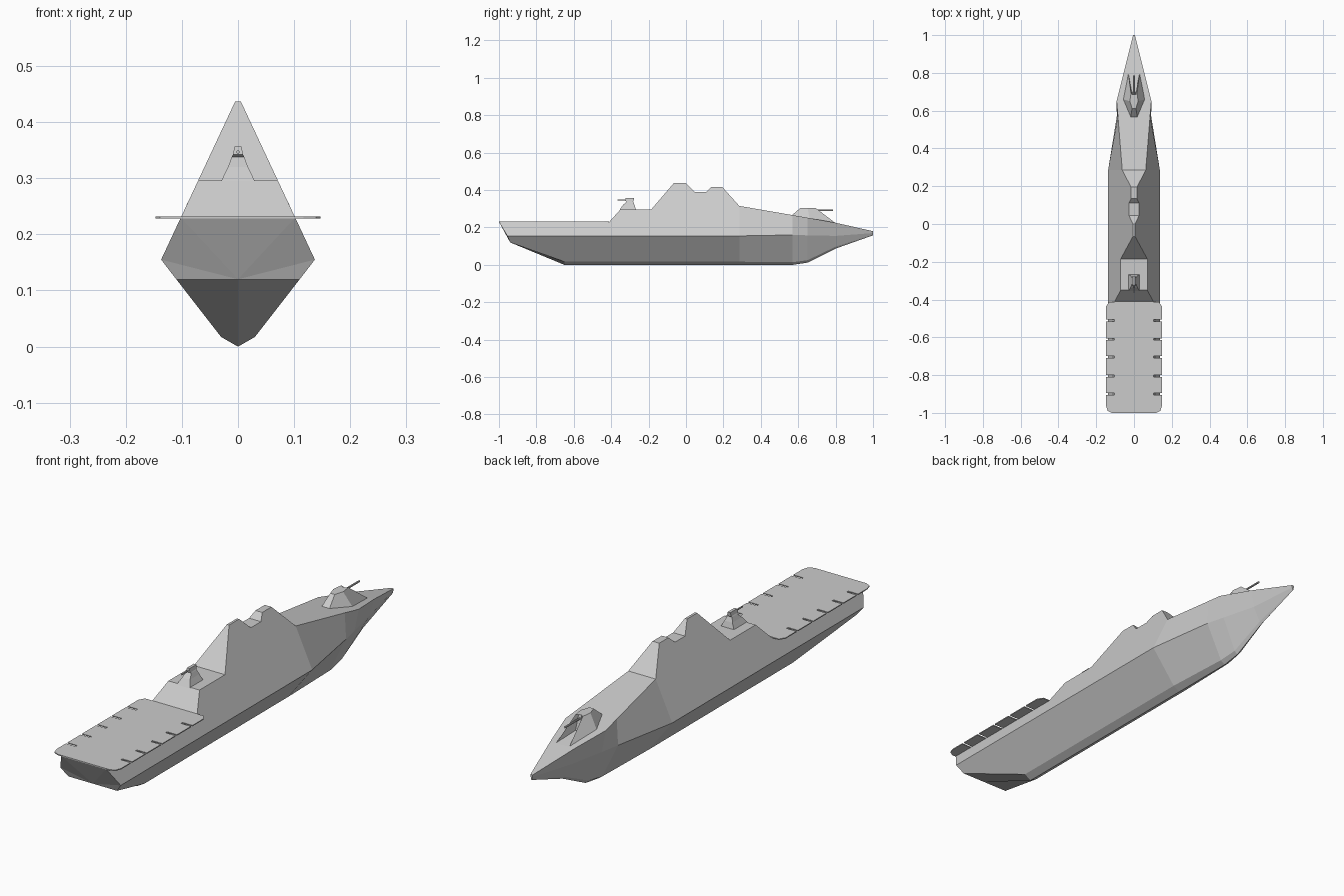
import bpy, bmesh
from math import pi

if "Cube" in bpy.data.objects:
    bpy.data.objects.remove(bpy.data.objects["Cube"])


def make_object(name, bm):
    bmesh.ops.remove_doubles(bm, verts=bm.verts, dist=1e-5)
    bmesh.ops.dissolve_degenerate(bm, edges=bm.edges, dist=1e-5)
    bmesh.ops.recalc_face_normals(bm, faces=bm.faces)
    me = bpy.data.meshes.new(name)
    bm.to_mesh(me)
    bm.free()
    ob = bpy.data.objects.new(name, me)
    bpy.context.collection.objects.link(ob)
    return ob


def loft(name, rings):
    """Skin closed rings and cap both ends."""
    bm = bmesh.new()
    vs = [[bm.verts.new(p) for p in r] for r in rings]
    n = len(rings[0])
    for a, b in zip(vs, vs[1:]):
        for i in range(n):
            j = (i + 1) % n
            bm.faces.new((a[i], a[j], b[j], b[i]))
    bm.faces.new(vs[0])
    bm.faces.new(vs[-1])
    return make_object(name, bm)


def mirror(half):
    return half + [(-x, y, z) for x, y, z in reversed(half)]


def barrel(name, y0, y1, z, r):
    bpy.ops.mesh.primitive_cylinder_add(vertices=8, radius=r, depth=y1 - y0,
                                        location=(0, (y0 + y1) / 2, z), rotation=(pi / 2, 0, 0))
    bpy.context.object.name = name


# Hull and superstructure: one body, sides lean inward above the chine
CHINE_W, CHINE_Z = 0.137, 0.155


def wall_width(z):
    return CHINE_W - 0.468 * (z - CHINE_Z)


def half_section(y, deck_z, deck_w=None, chine=(CHINE_W, CHINE_Z), bilge=(0.03, 0.017), keel=0.0):
    return [(0, y, keel), (bilge[0], y, bilge[1]), (chine[0], y, chine[1]),
            (wall_width(deck_z) if deck_w is None else deck_w, y, deck_z), (0, y, deck_z)]


stations = [[(0, -0.94, 0.12), (0.11, -0.94, 0.12), (0.137, -0.955, 0.155),
             (wall_width(0.23), -1, 0.23), (0, -1, 0.23)]]
roofline = [(-0.65, 0.23), (-0.41, 0.23), (-0.35, 0.297), (-0.185, 0.297), (-0.065, 0.437),
            (0, 0.437), (0.045, 0.39), (0.11, 0.39), (0.135, 0.415), (0.195, 0.415), (0.285, 0.315)]
stations += [half_section(y, z) for y, z in roofline]
stations += [
    half_section(0.57, 0.266, 0.085, (0.091, 0.16), (0.02, 0.014)),
    half_section(0.65, 0.252, 0.092, (0.073, 0.158), (0.014, 0.025), 0.012),
    half_section(0.80, 0.225, 0.055, (0.038, 0.155), (0.008, 0.097), 0.087),
    half_section(1.00, 0.180, 0.005, (0.004, 0.17), (0.002, 0.161), 0.158)]

bm = bmesh.new()
for s in (1, -1):
    grid = [[bm.verts.new((s * x, y, z)) for x, y, z in st] for st in stations]
    for a, b in zip(grid, grid[1:]):
        for i in range(4):
            bm.faces.new((a[i], a[i + 1], b[i + 1], b[i]))
    # transom folded along its two diagonals
    k, b, c, d, m = grid[0]
    for tri in ((k, b, c), (k, c, d), (k, d, m)):
        bm.faces.new(tri)
    bm.faces.new(grid[-1])
hull = make_object("hull_and_superstructure", bm)

# Flight deck: thin plate with open slots along both edges
W, slot, inner = 0.147, 0.005, 0.102
edge = [(W - 0.03, -1), (W - 0.008, -0.99), (W, -0.965)]
for y in (-0.9, -0.805, -0.705, -0.61, -0.51):
    edge += [(W, y - slot), (inner, y - slot), (inner, y + slot), (W, y + slot)]
edge += [(W, -0.435), (W - 0.015, -0.412)]
outline = edge + [(-x, y) for x, y in reversed(edge)]
loft("flight_deck", [[(x, y, z) for x, y in outline] for z in (0.228, 0.232)])


# Forward turret: faceted body with notched front, sitting on the sloping deck
def deck_at(y):
    return 0.315 - 0.175 * (y - 0.285) - 0.002


base = [(0.018, 0.565), (0.058, 0.66), (0.03, 0.80), (0.012, 0.70)]
top = [(0.010, 0.612), (0.022, 0.65), (0.016, 0.692), (0.007, 0.685)]
loft("forward_turret", [mirror([(x, y, deck_at(y)) for x, y in base]),
                        mirror([(x, y, 0.305) for x, y in top])])
barrel("forward_gun_barrel", 0.67, 0.785, 0.291, 0.004)

# Aft turret: flared foot, narrow neck, small boxed head
rings = [(0.030, -0.355, -0.268, 0.295), (0.018, -0.337, -0.275, 0.320),
         (0.011, -0.318, -0.283, 0.338), (0.009, -0.325, -0.280, 0.342), (0.006, -0.322, -0.278, 0.357)]
loft("aft_turret", [[(-w, a, z), (w, a, z), (w, b, z), (-w, b, z)] for w, a, b, z in rings])
barrel("aft_gun_barrel", -0.365, -0.31, 0.347, 0.003)
